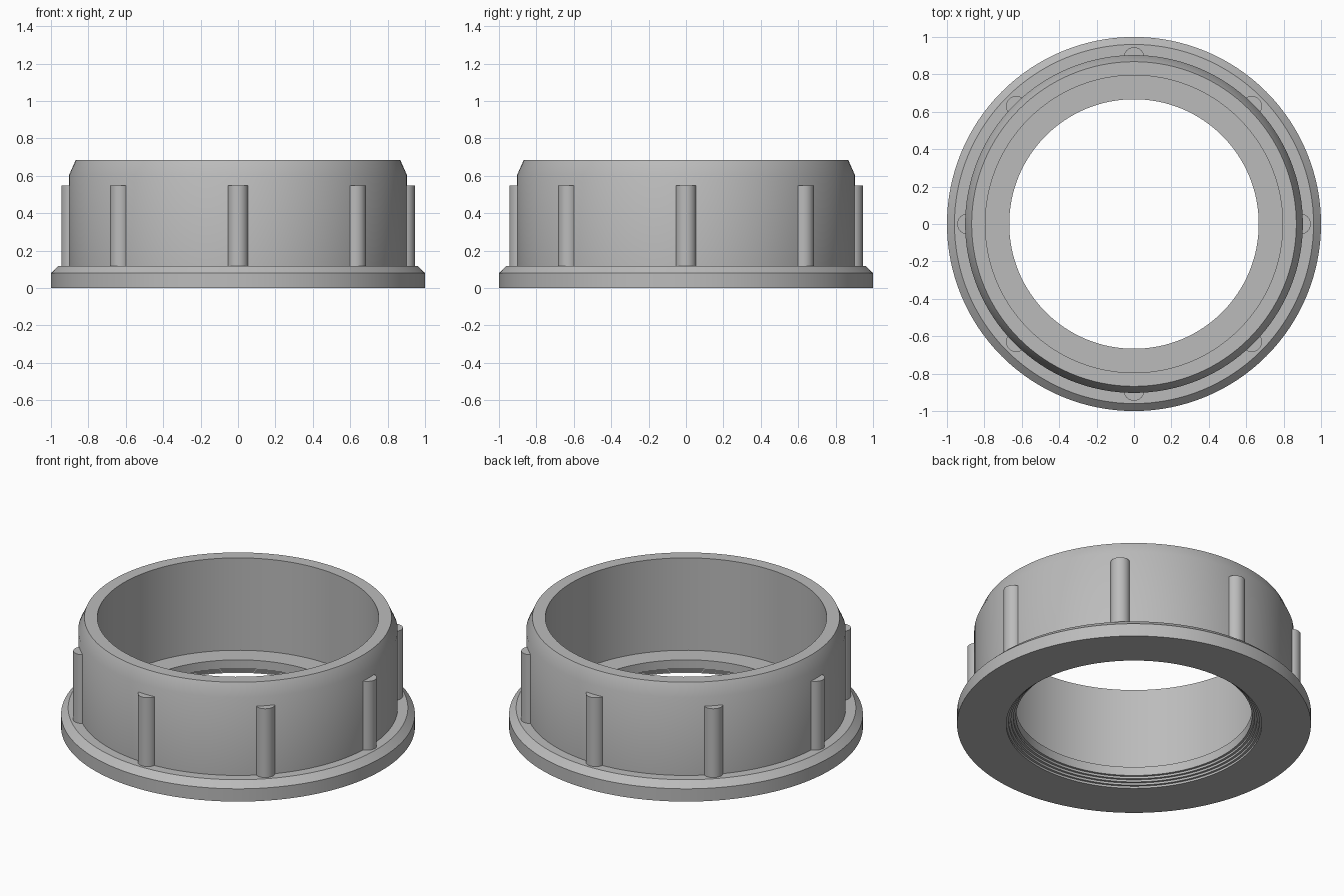
import bpy
import bmesh
import math
from mathutils import Matrix, Vector

cube = bpy.data.objects.get("Cube")
if cube:
    bpy.data.objects.remove(cube, do_unlink=True)

grey = bpy.data.materials.new("plain grey")
grey.use_nodes = True
colour = (0.5, 0.5, 0.5, 1)
grey.diffuse_color = colour
grey.node_tree.nodes["Principled BSDF"].inputs["Base Color"].default_value = colour


def finish(bm, name):
    """Turn a bmesh into a smooth-shaded object that keeps its sharp edges."""
    bmesh.ops.recalc_face_normals(bm, faces=bm.faces)
    mesh = bpy.data.meshes.new(name)
    bm.to_mesh(mesh)
    bm.free()
    mesh.materials.append(grey)
    obj = bpy.data.objects.new(name, mesh)
    bpy.context.collection.objects.link(obj)
    bpy.ops.object.select_all(action='DESELECT')
    obj.select_set(True)
    bpy.context.view_layer.objects.active = obj
    bpy.ops.object.shade_smooth_by_angle(angle=math.radians(32))
    return obj


def lathe(name, profile, segments=128):
    """Spin a closed (radius, height) profile around z."""
    bm = bmesh.new()
    verts = [bm.verts.new((r, 0, z)) for r, z in profile]
    edges = [bm.edges.new((a, b)) for a, b in zip(verts, verts[1:] + verts[:1])]
    bmesh.ops.spin(bm, geom=verts + edges, cent=(0, 0, 0), axis=(0, 0, 1),
                   angle=math.tau, steps=segments, use_duplicate=False)
    bmesh.ops.remove_doubles(bm, verts=bm.verts, dist=0.0005)
    return finish(bm, name)


# Flanged ring: outer wall, bevelled rim, inner wall and ledge
BORE, MOUTH, STEPS, STEP_TOP = 0.667, 0.722, 4, 0.052
profile = [(1, 0), (1, 0.08), (0.96, 0.118), (0.903, 0.118), (0.903, 0.605),
           (0.868, 0.683), (0.795, 0.683), (0.795, 0.107), (BORE, 0.107)]

# Fine stepped grooves widening towards the underside of the bore
for i in range(STEPS):
    z = STEP_TOP * (1 - i / STEPS)
    profile.append((BORE + (MOUTH - BORE) * i / STEPS, z))
    profile.append((BORE + (MOUTH - BORE) * (i + 1) / STEPS, z))
profile.append((MOUTH, 0))
lathe("flanged_ring", profile)

# Eight rounded grip ribs around the wall
RIB_LOW, RIB_HIGH = 0.11, 0.547
for i in range(8):
    a = math.tau * i / 8
    spot = Vector((0.89 * math.cos(a), 0.89 * math.sin(a), (RIB_LOW + RIB_HIGH) / 2))
    bm = bmesh.new()
    bmesh.ops.create_cone(bm, cap_ends=True, segments=32, radius1=0.055, radius2=0.055,
                          depth=RIB_HIGH - RIB_LOW, matrix=Matrix.Translation(spot))
    finish(bm, f"grip_rib_{i + 1}")
